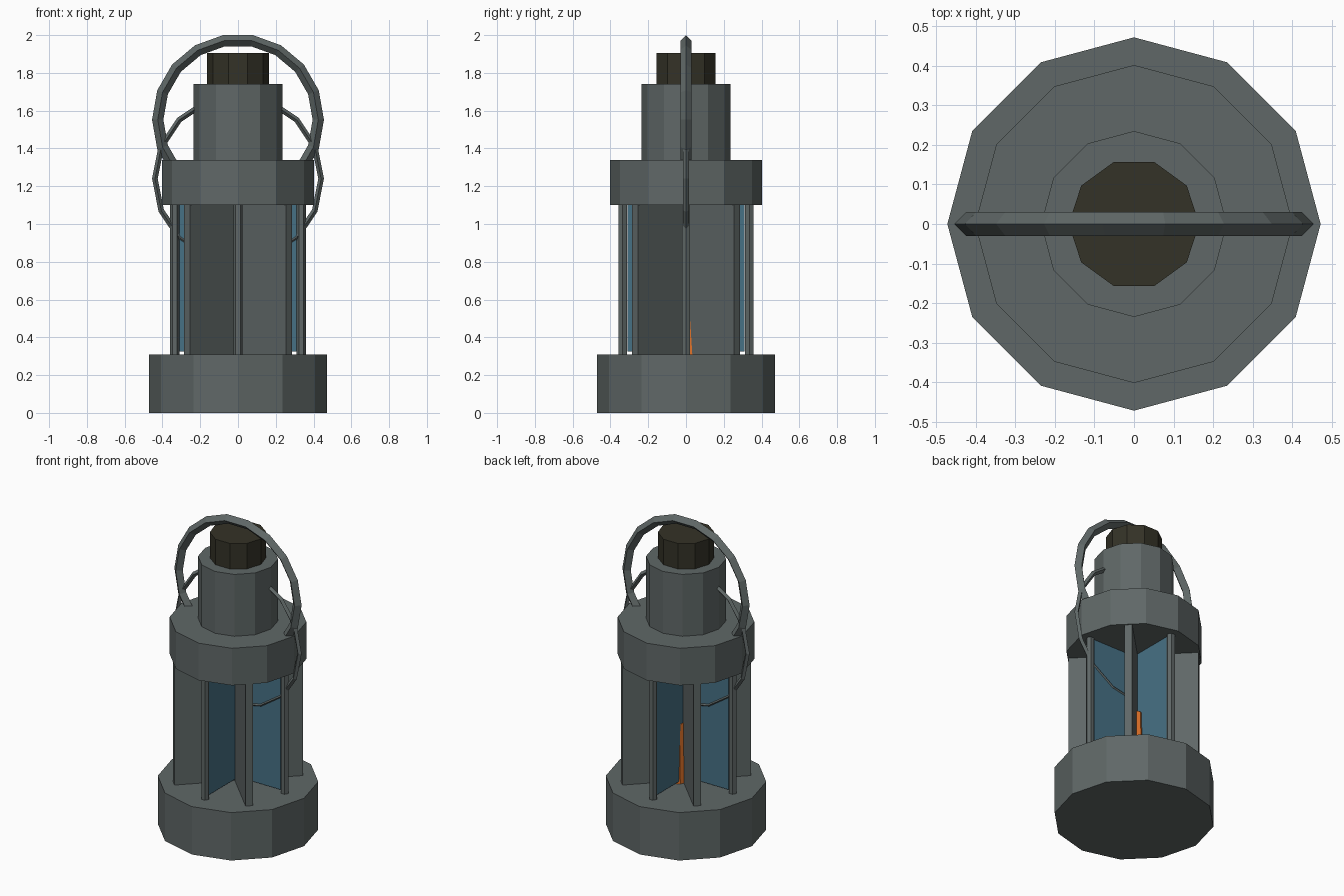
import bpy, bmesh, math

if "Cube" in bpy.data.objects:
    bpy.data.objects.remove(bpy.data.objects["Cube"])


def material(name, rgb):
    m = bpy.data.materials.new(name)
    m.diffuse_color = (*rgb, 1.0)
    m.use_nodes = True
    m.node_tree.nodes["Principled BSDF"].inputs["Base Color"].default_value = m.diffuse_color
    return m


GREY = material("grey_metal", (0.115, 0.137, 0.135))
DARK = material("dark_cap", (0.034, 0.032, 0.020))
BLUE = material("blue_glass", (0.062, 0.165, 0.235))
ORANGE = material("orange_flame", (0.75, 0.17, 0.022))


def finish(name, bm, mat):
    bmesh.ops.recalc_face_normals(bm, faces=bm.faces)
    me = bpy.data.meshes.new(name)
    bm.to_mesh(me)
    bm.free()
    me.materials.append(mat)
    ob = bpy.data.objects.new(name, me)
    bpy.context.collection.objects.link(ob)
    return ob


def prism(name, mat, sides, r, z0, z1, x=0.0, y=0.0, r_top=None):
    """Upright prism or frustum with its first corner on +x."""
    bm = bmesh.new()
    rings = []
    for z, rad in ((z0, r), (z1, r if r_top is None else r_top)):
        rings.append([bm.verts.new((x + rad * math.cos(2 * math.pi * i / sides),
                                    y + rad * math.sin(2 * math.pi * i / sides), z))
                      for i in range(sides)])
    bm.faces.new(rings[0])
    bm.faces.new(rings[1])
    for i in range(sides):
        j = (i + 1) % sides
        bm.faces.new((rings[0][i], rings[0][j], rings[1][j], rings[1][i]))
    return finish(name, bm, mat)


def wall(name, mat, length, thick, z0, z1, angle):
    """Thin upright board through the centre."""
    bm = bmesh.new()
    bmesh.ops.create_cube(bm, size=1)
    bmesh.ops.scale(bm, vec=(length, thick, z1 - z0), verts=bm.verts)
    ob = finish(name, bm, mat)
    ob.location.z = (z0 + z1) / 2
    ob.rotation_euler.z = math.radians(angle)
    return ob


def hoop(name, mat, major, minor, n, z):
    """Ring standing in the xz plane, with a four-sided section."""
    bm = bmesh.new()
    rings = []
    for i in range(n):
        a = 2 * math.pi * i / n
        ring = []
        for k in range(4):
            b = k * math.pi / 2
            rad = major + minor * math.cos(b)
            ring.append(bm.verts.new((rad * math.cos(a), minor * math.sin(b),
                                      z + rad * math.sin(a))))
        rings.append(ring)
    for i in range(n):
        p, q = rings[i], rings[(i + 1) % n]
        for k in range(4):
            m = (k + 1) % 4
            bm.faces.new((p[k], p[m], q[m], q[k]))
    return finish(name, bm, mat)


# Stacked body
prism("base", GREY, 12, 0.472, 0.0, 0.31)
prism("collar", GREY, 12, 0.402, 1.10, 1.34)
prism("chimney", GREY, 12, 0.235, 1.34, 1.74)
prism("chimney_cap", DARK, 10, 0.165, 1.74, 1.905)

# Cage: four round posts on the axes, boards on the diagonals, glass between
for i in range(4):
    a = i * math.pi / 2
    prism(f"post_{i + 1}", GREY, 6, 0.025, 0.31, 1.10,
          0.335 * math.cos(a), 0.335 * math.sin(a))
for i in range(2):
    wall(f"diagonal_board_{i + 1}", GREY, 0.764, 0.045, 0.31, 1.10, 45 + 90 * i)
    wall(f"glass_pane_{i + 1}", BLUE, 0.62, 0.015, 0.325, 1.10, 90 * i)

# Flame, slightly off centre
prism("flame", ORANGE, 8, 0.05, 0.31, 0.69, 0.02, 0.045, 0.036)

# Carrying handle and thin wire hoop
hoop("handle", GREY, 0.425, 0.03, 18, 1.552)
hoop("wire_hoop", GREY, 0.44, 0.015, 16, 1.24)
